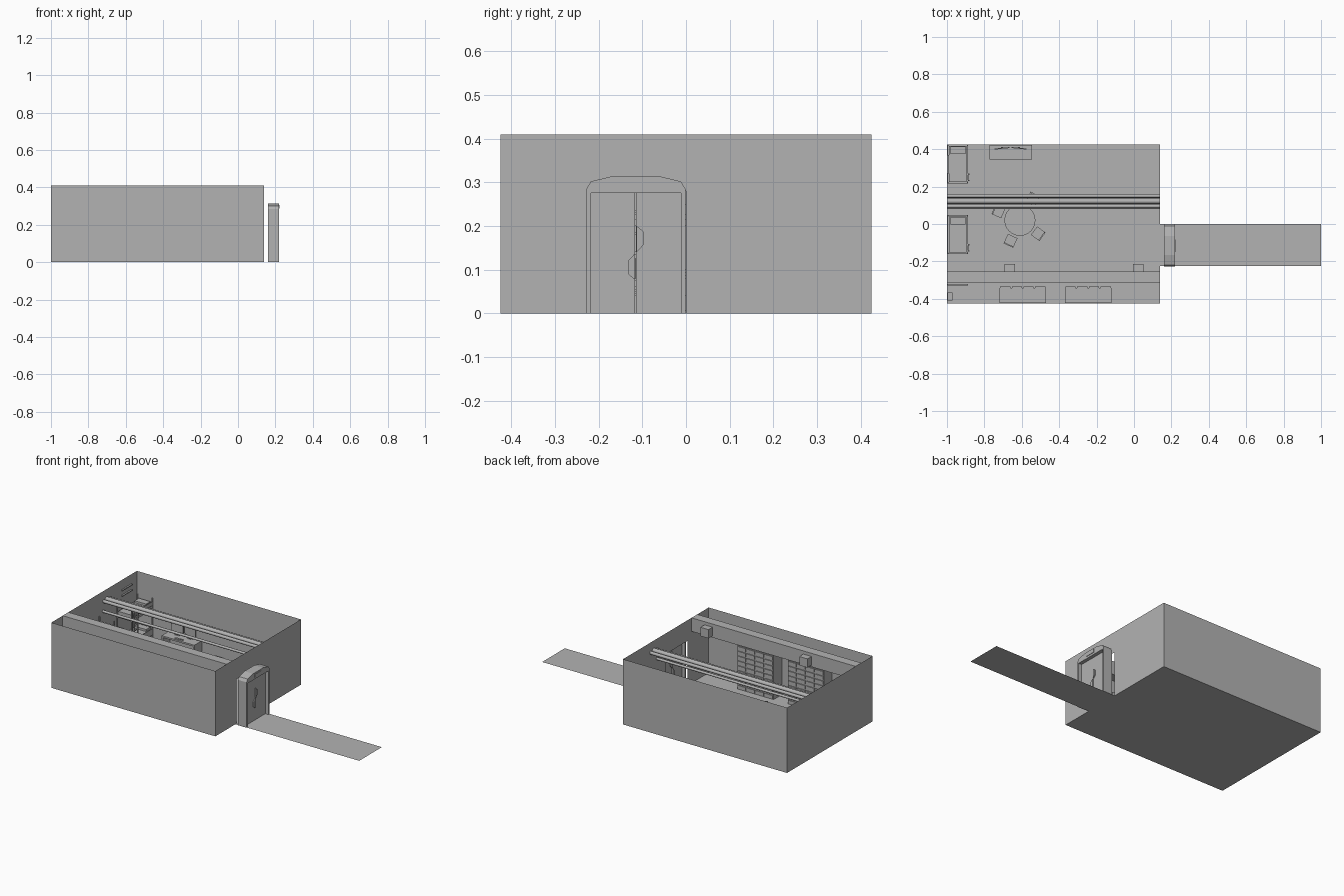
import bpy, bmesh, math
from mathutils import Matrix, Vector

if "Cube" in bpy.data.objects:
    bpy.data.objects.remove(bpy.data.objects["Cube"])

grey = bpy.data.materials.new("plain_grey")
grey.diffuse_color = (0.45, 0.45, 0.45, 1)
grey.use_nodes = True
grey.node_tree.nodes["Principled BSDF"].inputs["Base Color"].default_value = grey.diffuse_color

def finish(name, bm):
    me = bpy.data.meshes.new(name)
    bm.to_mesh(me)
    bm.free()
    me.materials.append(grey)
    ob = bpy.data.objects.new(name, me)
    bpy.context.collection.objects.link(ob)
    return ob

def add_box(bm, x0, x1, y0, y1, z0, z1):
    m = Matrix.Translation(((x0+x1)/2, (y0+y1)/2, (z0+z1)/2)) @ Matrix.Diagonal((x1-x0, y1-y0, z1-z0, 1))
    bmesh.ops.create_cube(bm, size=1, matrix=m)

def boxes(name, *specs):
    bm = bmesh.new()
    for s in specs:
        add_box(bm, *s)
    return finish(name, bm)

def sheet(name, *quads):
    bm = bmesh.new()
    for q in quads:
        bm.faces.new([bm.verts.new(p) for p in q])
    return finish(name, bm)

def prism_x(name, pts, x0, x1):
    """Extrude a (y, z) outline along x."""
    bm = bmesh.new()
    f = bm.faces.new([bm.verts.new((x0, y, z)) for y, z in pts])
    g = bmesh.ops.extrude_face_region(bm, geom=[f])
    bmesh.ops.translate(bm, vec=(x1-x0, 0, 0), verts=[v for v in g["geom"] if isinstance(v, bmesh.types.BMVert)])
    bmesh.ops.recalc_face_normals(bm, faces=bm.faces)
    return finish(name, bm)

def pipe_x(name, y, z, r, sides=12):
    n = [(y + r*math.cos(2*math.pi*i/sides), z + r*math.sin(2*math.pi*i/sides)) for i in range(sides)]
    ob = prism_x(name, n, L, R)
    for p in ob.data.polygons:
        p.use_smooth = len(p.vertices) == 4

def cylinder(name, x, y, z0, z1, r, sides=24):
    bm = bmesh.new()
    bmesh.ops.create_cone(bm, cap_ends=True, segments=sides, radius1=r, radius2=r, depth=z1-z0,
                          matrix=Matrix.Translation((x, y, (z0+z1)/2)))
    return finish(name, bm)

L, R, F, B, H = -1.0, 0.14, -0.425, 0.425, 0.41
D0, D1, DH = -0.215, 0.0, 0.28      # door opening

# Room shell of thin sheets, open on top
sheet("room_floor", [(L, F, 0), (R, F, 0), (R, B, 0), (L, B, 0)])
sheet("corridor_floor", [(R, -0.225, 0), (1, -0.225, 0), (1, 0, 0), (R, 0, 0)])
sheet("front_wall", [(L, F, 0), (R, F, 0), (R, F, H), (L, F, H)])
sheet("back_wall", [(R, B, 0), (L, B, 0), (L, B, H), (R, B, H)])
sheet("left_wall", [(L, B, 0), (L, F, 0), (L, F, H), (L, B, H)])
sheet("right_wall", *[[(R, a, c), (R, b, c), (R, b, H), (R, a, H)]
                      for a, b, c in [(F, D0, 0), (D0, D1, DH), (D1, B, 0)]])

# Door frame with chamfered arch, one outline around the opening
prism_x("door_frame", [(-0.228, 0), (-0.228, 0.285), (-0.218, 0.302), (-0.165, 0.315), (-0.065, 0.315),
                       (-0.012, 0.302), (-0.001, 0.285), (-0.001, 0), (-0.012, 0), (-0.012, 0.275),
                       (-0.218, 0.275), (-0.218, 0)], 0.16, 0.22)
boxes("door_leaves", (0.18, 0.198, -0.218, -0.1165, 0, 0.275), (0.18, 0.198, -0.1145, -0.012, 0, 0.275))
boxes("door_sign", (0.22, 0.223, -0.15, -0.083, 0.287, 0.306))
for x in (0.174, 0.198):
    prism_x("door_handle", [(-0.113, 0.14), (-0.097, 0.157), (-0.097, 0.187), (-0.113, 0.2)], x, x+0.006)
    prism_x("door_handle", [(-0.117, 0.077), (-0.133, 0.09), (-0.133, 0.12), (-0.117, 0.137)], x, x+0.006)

# Overhead beam with two hanging boxes
boxes("front_beam", (L, R, -0.312, -0.255, 0.325, H))
for x in (-0.665, 0.022):
    boxes("beam_box", (x-0.028, x+0.028, -0.255, -0.215, 0.335, 0.39))

# Pipes across the room
for y, z, r in [(0.15, 0.345, 0.010), (0.122, 0.35, 0.014), (0.095, 0.345, 0.010), (0.088, 0.285, 0.008)]:
    pipe_x("pipe", y, z, r)

# Drawer racks against the front wall
for x0 in (-0.72, -0.37):
    x1, z1, cols, rows = x0+0.25, 0.275, 4, 9
    bm = bmesh.new()
    add_box(bm, x0, x1, -0.423, -0.341, 0, z1)
    w, h = 0.25/cols, z1/rows
    for i in range(cols):
        for j in range(rows):
            add_box(bm, x0+i*w+0.004, x0+(i+1)*w-0.004, -0.341, -0.335, j*h+0.004, (j+1)*h-0.004)
    finish("drawer_rack", bm)

# Bunk beds along the left wall
for y0 in (-0.16, 0.217):
    y1, xr = y0+0.208, -0.887
    boxes("bunk_frame", *[(a, a+0.007, b, b+0.007, 0, 0.27) for a in (-0.998, xr-0.007) for b in (y0, y1-0.007)],
          *[(-0.998, xr, y0, y1, z, z+0.015) for z in (0.04, 0.2)],
          *[(xr-0.004, xr, y0+0.06, y1, z, z+0.025) for z in (0.055, 0.225)])
    for z in (0.055, 0.215):
        boxes("mattress", (-0.99, xr-0.008, y0+0.008, y1-0.008, z, z+0.02))
        boxes("pillow", (-0.98, -0.9, y1-0.052, y1-0.01, z+0.02, z+0.033))
    # ladder at the foot
    boxes("bunk_ladder", *[(xr, xr+0.008, y0+c, y0+c+0.006, 0, 0.26) for c in (0.012, 0.046)],
          *[(xr+0.001, xr+0.006, y0+0.012, y0+0.05, k*0.045, k*0.045+0.006) for k in range(1, 6)])

# Round table and chairs facing it
TX, TY = -0.61, 0.02
cylinder("table_top", TX, TY, 0.092, 0.1, 0.083)
cylinder("table_column", TX, TY, 0.006, 0.092, 0.012, 12)
cylinder("table_foot", TX, TY, 0, 0.006, 0.045)
for cx, cy in [(-0.66, -0.09), (-0.512, -0.052), (-0.725, 0.068), (-0.542, 0.135)]:
    ob = boxes("chair", (-0.028, 0.028, -0.028, 0.028, 0.055, 0.063), (-0.028, -0.021, -0.026, 0.026, 0.08, 0.125),
               *[(sx*0.024-0.003, sx*0.024+0.003, sy*0.024-0.003, sy*0.024+0.003, 0, 0.055 if sx > 0 else 0.085)
                 for sx in (-1, 1) for sy in (-1, 1)])
    ob.data.transform(Matrix.Translation((cx, cy, 0)) @ Matrix.Rotation(math.atan2(TY-cy, TX-cx), 4, 'Z'))

# Desk with two monitors, keyboard and mouse
boxes("desk", (-0.772, -0.545, 0.345, 0.423, 0.085, 0.095), (-0.772, -0.762, 0.345, 0.423, 0, 0.085),
      (-0.555, -0.545, 0.345, 0.423, 0, 0.085), (-0.762, -0.555, 0.413, 0.42, 0.02, 0.085))
for x, a in [(-0.705, 0.1), (-0.615, -0.1)]:
    ob = boxes("monitor", (-0.04, 0.04, -0.003, 0.003, 0.02, 0.065), (-0.005, 0.005, 0.003, 0.007, 0, 0.04),
               (-0.016, 0.016, -0.008, 0.01, 0, 0.003))
    ob.data.transform(Matrix.Translation((x, 0.405, 0.095)) @ Matrix.Rotation(a, 4, 'Z'))
boxes("keyboard", (-0.69, -0.65, 0.354, 0.367, 0.095, 0.099))
boxes("mouse", (-0.642, -0.634, 0.355, 0.366, 0.095, 0.1))

# Washing corner: low partition, basin and wall shelf
boxes("wash_partition", (-0.998, -0.887, -0.328, -0.32, 0, 0.27))
boxes("basin", (-0.998, -0.97, -0.41, -0.365, 0.09, 0.115), (-0.998, -0.985, -0.395, -0.38, 0, 0.09))
# Small shelves on the left wall
for z in (0.31, 0.345):
    boxes("wall_shelf", (-0.999, -0.99, 0.27, 0.37, z, z+0.006))
